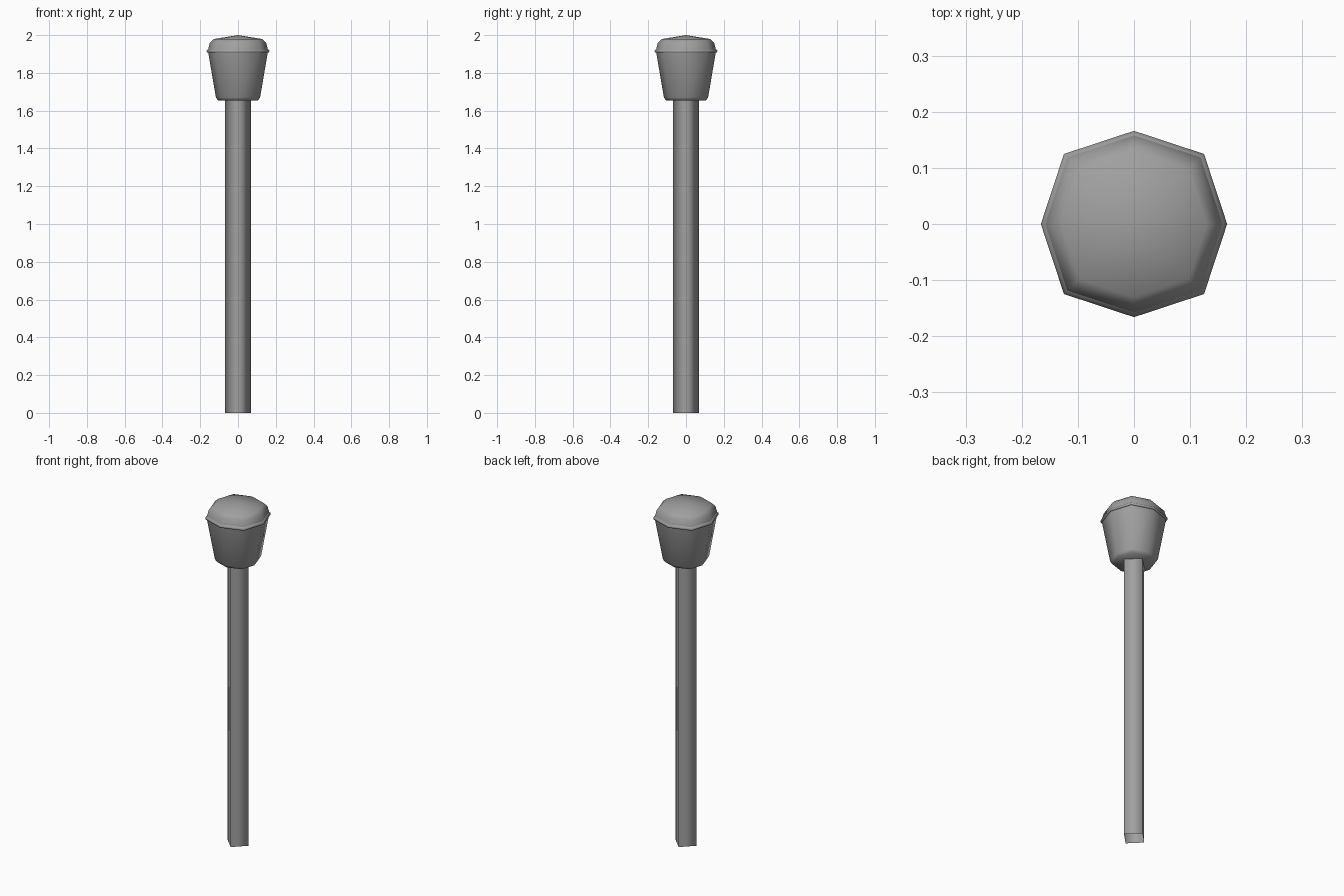
import bpy, bmesh

if "Cube" in bpy.data.objects:
    bpy.data.objects.remove(bpy.data.objects["Cube"])

# Cross-sections as unit outlines (corner points, anticlockwise)
DIAMOND = [(1, 0), (0, 1), (-1, 0), (0, -1)]
D = 0.752
OCTAGON = [(1, 0), (D, D), (0, 1), (-D, D), (-1, 0), (-D, -D), (0, -1), (D, -D)]

# Dark grey paint
paint = bpy.data.materials.new("dark_grey")
paint.diffuse_color = (0.35, 0.35, 0.35, 1)
paint.use_nodes = True
paint.node_tree.nodes["Principled BSDF"].inputs["Base Color"].default_value = paint.diffuse_color


def loft(name, outline, profile, apex=None, close_bottom=False):
    """Sweep an outline through (radius, z) rings, smooth shaded."""
    bm = bmesh.new()
    rings = [[bm.verts.new((x * r, y * r, z)) for x, y in outline] for r, z in profile]
    n = len(outline)
    for a, b in zip(rings, rings[1:]):
        for i in range(n):
            j = (i + 1) % n
            bm.faces.new((a[i], a[j], b[j], b[i]))
    if close_bottom:
        bm.faces.new(rings[0][::-1])
    if apex is not None:
        tip = bm.verts.new((0, 0, apex))
        for i in range(n):
            bm.faces.new((rings[-1][i], rings[-1][(i + 1) % n], tip))
    for f in bm.faces:
        f.smooth = True
    me = bpy.data.meshes.new(name)
    bm.to_mesh(me)
    bm.free()
    me.materials.append(paint)
    ob = bpy.data.objects.new(name, me)
    bpy.context.collection.objects.link(ob)
    return ob


# Four-sided hollow post, open at the foot
loft("post", DIAMOND, [(0.068, 0), (0.068, 1.66)])

# Tapered lantern body with a chamfered foot
loft("lantern_body", OCTAGON, [(0.105, 1.653), (0.117, 1.67), (0.158, 1.91)],
     close_bottom=True)

# Narrow overhanging rim
loft("rim", OCTAGON, [(0.157, 1.908), (0.165, 1.908), (0.166, 1.917), (0.158, 1.925)])

# Smooth domed cap
loft("dome", OCTAGON, [(0.158, 1.925), (0.149, 1.96), (0.13, 1.979)], apex=2.0)
